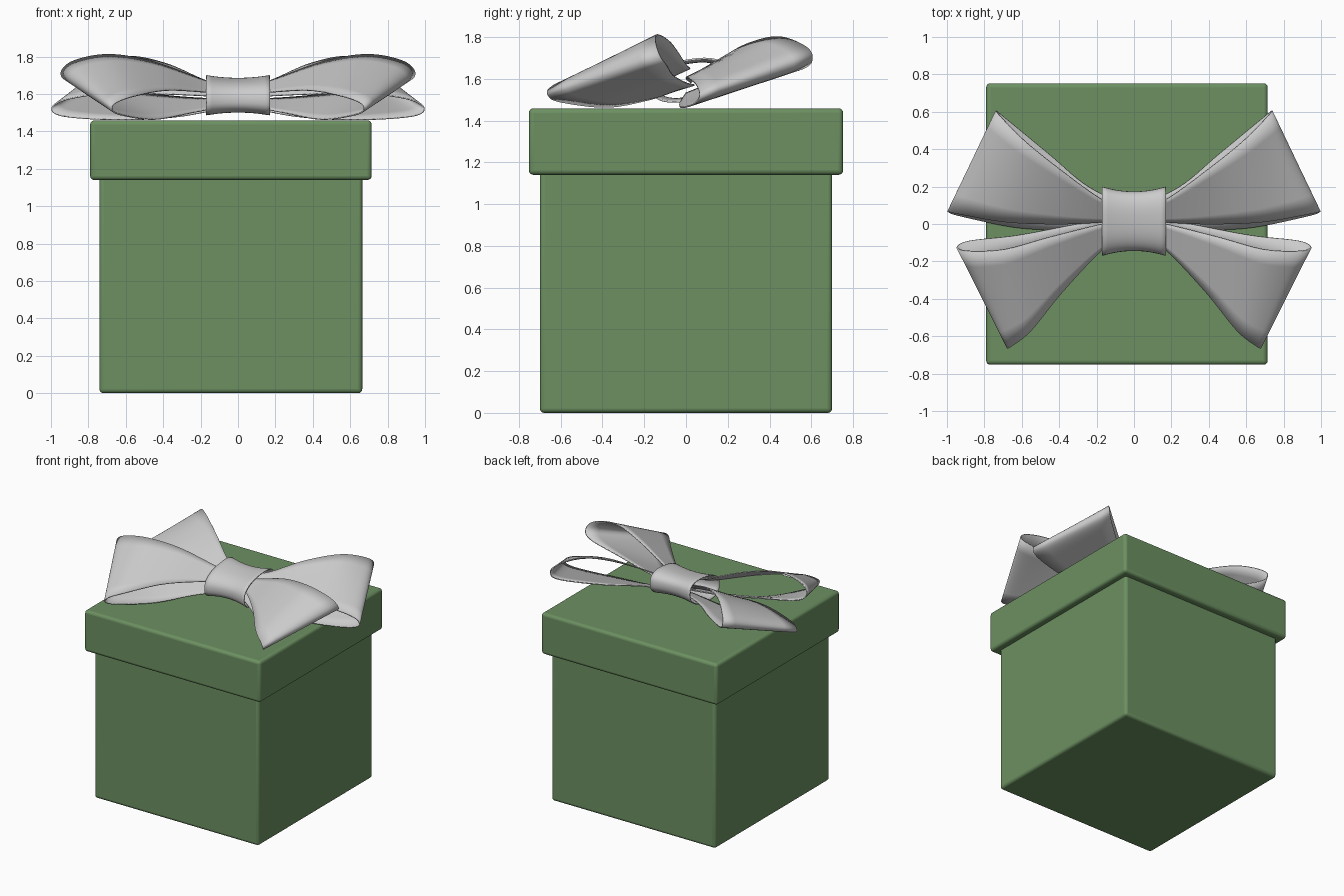
import bpy, bmesh, math
from mathutils import Vector

if "Cube" in bpy.data.objects:
    bpy.data.objects.remove(bpy.data.objects["Cube"])

green = bpy.data.materials.new("green")
green.diffuse_color = (0.15, 0.28, 0.12, 1)
green.use_nodes = True
green.node_tree.nodes["Principled BSDF"].inputs["Base Color"].default_value = green.diffuse_color


def smooth(ob, angle=40):
    bpy.ops.object.select_all(action='DESELECT')
    ob.select_set(True)
    bpy.context.view_layer.objects.active = ob
    bpy.ops.object.shade_smooth_by_angle(angle=math.radians(angle))


def block(name, size, centre):
    bpy.ops.mesh.primitive_cube_add(size=1, location=centre)
    ob = bpy.context.object
    ob.name = name
    ob.scale = size
    bpy.ops.object.transform_apply(location=False, rotation=False, scale=True)
    bev = ob.modifiers.new("bevel", 'BEVEL')
    bev.width, bev.segments = 0.022, 4
    ob.data.materials.append(green)
    smooth(ob)
    return ob


def spline(pts, steps=8):
    """Catmull-Rom curve through the points"""
    p = [Vector(q) for q in pts]
    p = [2 * p[0] - p[1]] + p + [2 * p[-1] - p[-2]]
    out = []
    for i in range(1, len(p) - 2):
        a, b, c, d = p[i - 1:i + 3]
        for k in range(steps):
            t = k / steps
            out.append(0.5 * (2 * b + (c - a) * t + (2 * a - 5 * b + 4 * c - d) * t * t
                              + (3 * b - a - 3 * c + d) * t ** 3))
    return out + [p[-2]]


def loft(name, rows, close=False, mirror=False):
    bm = bmesh.new()
    vs = [[bm.verts.new(v) for v in r] for r in rows]
    n = len(rows[0])
    for r, s in zip(vs, vs[1:]):
        for i in range(n if close else n - 1):
            j = (i + 1) % n
            bm.faces.new((r[i], r[j], s[j], s[i]))
    bmesh.ops.recalc_face_normals(bm, faces=bm.faces)
    me = bpy.data.meshes.new(name)
    bm.to_mesh(me)
    bm.free()
    ob = bpy.data.objects.new(name, me)
    bpy.context.collection.objects.link(ob)
    if mirror:
        ob.modifiers.new("mirror", 'MIRROR').use_mirror_merge = False
    sol = ob.modifiers.new("thickness", 'SOLIDIFY')
    sol.thickness, sol.offset = 0.008, 0
    smooth(ob, 60)
    return ob


def ribbon(name, edge_a, edge_b, cross=6):
    """Ribbon loop between two edge curves, mirrored to the other side"""
    a, b = spline(edge_a), spline(edge_b)
    rows = [[p.lerp(q, k / cross) for p, q in zip(a, b)] for k in range(cross + 1)]
    return loft(name, rows, mirror=True)


# Box and overhanging lid
block("box_body", (1.405, 1.40, 1.17), (-0.038, 0, 0.585))
block("box_lid", (1.505, 1.505, 0.318), (-0.038, 0, 1.299))

# Front loops: low front edge, raised inner edge
ribbon("front_loops",
       [(0.05, -0.09, 1.60), (0.17, -0.14, 1.61), (0.38, -0.36, 1.62), (0.55, -0.57, 1.59),
        (0.65, -0.65, 1.555), (0.675, -0.66, 1.52), (0.63, -0.60, 1.49),
        (0.45, -0.38, 1.465), (0.25, -0.18, 1.50), (0.05, -0.06, 1.54)],
       [(0.05, 0.02, 1.65), (0.17, 0.0, 1.67), (0.45, -0.07, 1.77), (0.69, -0.135, 1.81),
        (0.88, -0.145, 1.775), (0.945, -0.125, 1.71), (0.88, -0.09, 1.66),
        (0.62, -0.06, 1.615), (0.30, 0.0, 1.58), (0.05, 0.04, 1.57)])

# Back loops: low inner edge, raised back edge
ribbon("back_loops",
       [(0.05, 0.02, 1.58), (0.17, 0.01, 1.59), (0.40, 0.0, 1.60), (0.68, 0.01, 1.605),
        (0.92, 0.05, 1.57), (0.995, 0.065, 1.52), (0.92, 0.04, 1.48),
        (0.62, -0.02, 1.463), (0.32, -0.03, 1.48), (0.05, 0.0, 1.53)],
       [(0.05, 0.09, 1.65), (0.17, 0.13, 1.67), (0.38, 0.28, 1.76), (0.58, 0.44, 1.80),
        (0.71, 0.57, 1.755), (0.735, 0.605, 1.70), (0.68, 0.56, 1.65),
        (0.45, 0.37, 1.60), (0.26, 0.21, 1.58), (0.05, 0.10, 1.57)])

# Knot: waisted band with flared ends, leaning up to the back
rows = []
for k in range(13):
    x = -0.17 + 0.34 * k / 12
    f = 1 + 0.17 * (x / 0.17) ** 2
    row = []
    for i in range(40):
        t = 2 * math.pi * i / 40
        u = 0.155 * f * math.copysign(abs(math.cos(t)) ** 0.8, math.cos(t))
        w = 0.083 * f * math.copysign(abs(math.sin(t)) ** 0.8, math.sin(t))
        row.append((x, 0.015 + u, 1.593 + w + 0.15 * u))
    rows.append(row)
loft("knot", rows, close=True)
